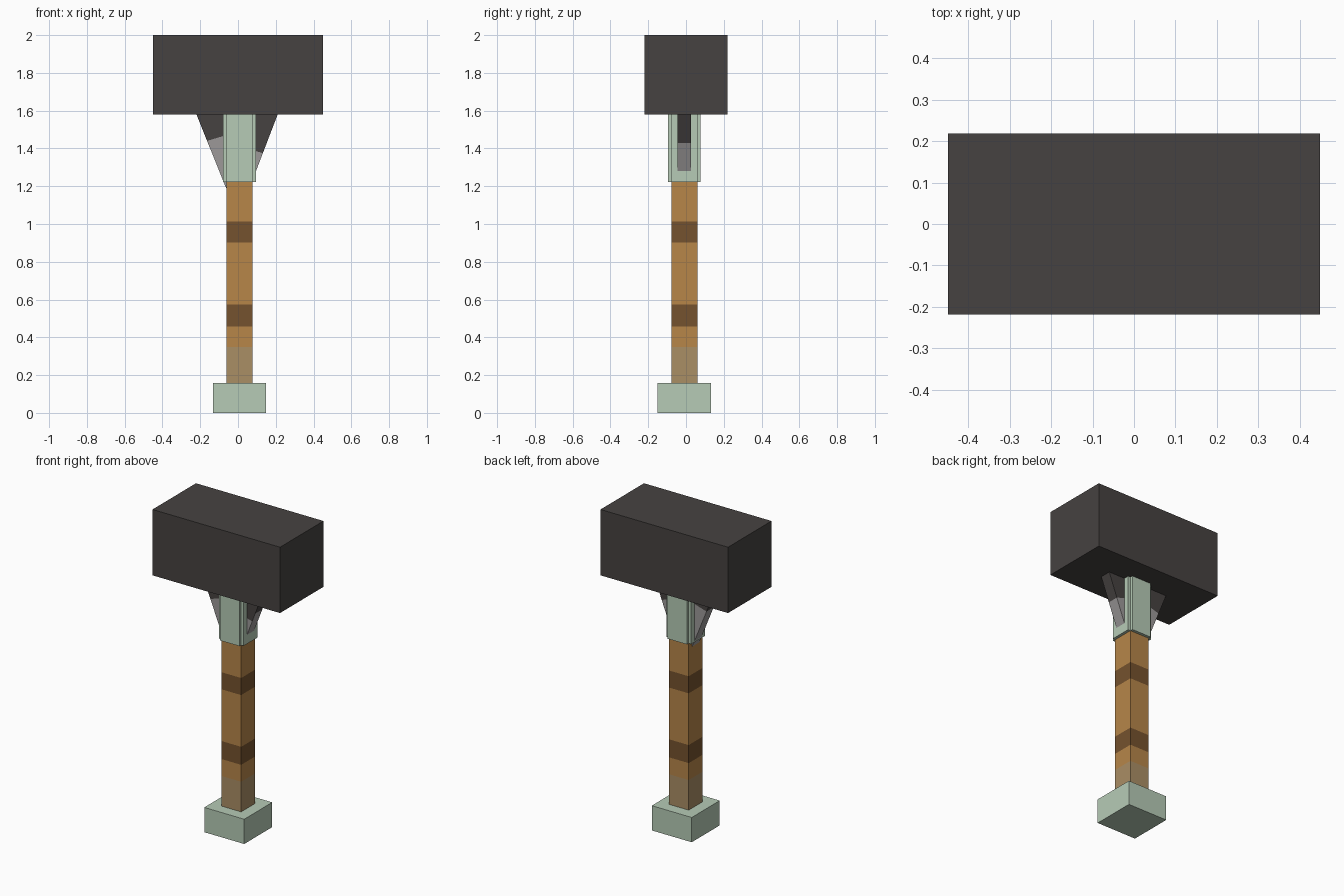
import bpy, bmesh
from mathutils import Vector

if "Cube" in bpy.data.objects:
    bpy.data.objects.remove(bpy.data.objects["Cube"])


def material(name, rgb):
    """Flat material from 0-255 sRGB values."""
    lin = [((c / 255 + 0.055) / 1.055) ** 2.4 for c in rgb]
    m = bpy.data.materials.new(name)
    m.use_nodes = True
    m.diffuse_color = (*lin, 1)
    node = m.node_tree.nodes["Principled BSDF"]
    node.inputs["Base Color"].default_value = (*lin, 1)
    node.inputs["Roughness"].default_value = 0.8
    return m


IRON = material("dark iron", (70, 66, 65))
STEEL = material("worn grey", (156, 153, 153))
GREEN = material("pale green", (182, 203, 182))
WOOD = material("wood", (183, 134, 73))
BAND = material("dark wood band", (117, 82, 46))
TAN = material("faded wood", (170, 142, 101))

AXIS_X, AXIS_Y = 0.008, -0.009   # the shaft sits slightly off centre


def finish(bm, name, mats, rule=None):
    bmesh.ops.recalc_face_normals(bm, faces=bm.faces)
    bm.normal_update()
    if rule:
        for f in bm.faces:
            f.material_index = rule(f)
    me = bpy.data.meshes.new(name)
    bm.to_mesh(me)
    bm.free()
    for m in mats:
        me.materials.append(m)
    ob = bpy.data.objects.new(name, me)
    bpy.context.collection.objects.link(ob)
    return ob


def prism(profile, y0, y1):
    """Extrude an x-z outline from y0 to y1."""
    bm = bmesh.new()
    face = bm.faces.new([bm.verts.new((x, y0, z)) for x, z in profile])
    ext = bmesh.ops.extrude_face_region(bm, geom=[face])
    verts = [g for g in ext["geom"] if isinstance(g, bmesh.types.BMVert)]
    bmesh.ops.translate(bm, verts=verts, vec=(0, y1 - y0, 0))
    return bm


def box(cx, cy, hx, hy, z0, z1):
    return prism([(cx - hx, z0), (cx + hx, z0), (cx + hx, z1), (cx - hx, z1)],
                 cy - hy, cy + hy)


def cut(bm, point, normal):
    geom = bm.verts[:] + bm.edges[:] + bm.faces[:]
    bmesh.ops.bisect_plane(bm, geom=geom, plane_co=point, plane_no=normal)


# Hammer head and pommel
finish(box(0, 0, 0.45, 0.219, 1.58, 2.0), "head", [IRON])
finish(box(AXIS_X, AXIS_Y, 0.141, 0.141, 0, 0.158), "pommel", [GREEN])

# Handle with painted bands
levels = [0.35, 0.458, 0.573, 0.903, 1.012]
bm = box(AXIS_X, AXIS_Y, 0.069, 0.069, 0.15, 1.3)
for z in levels:
    cut(bm, (0, 0, z), (0, 0, 1))
stripe = [2, 0, 1, 0, 1, 0]
finish(bm, "handle", [WOOD, BAND, TAN],
       lambda f: stripe[sum(f.calc_center_median().z > z for z in levels)])

# Collar: two crossed boxes leave notched corners
for name, hx, hy in (("collar_sides", 0.087, 0.069), ("collar_faces", 0.069, 0.087)):
    finish(box(AXIS_X, AXIS_Y, hx, hy, 1.222, 1.59), name, [GREEN])


# Slanted braces between collar and head, worn grey at the lower end
def brace(name, side, top, foot, foot_z, front_split, side_split):
    outline = [(side * top, 1.58), (side * foot, foot_z),
               (0, foot_z + 0.03), (0, 1.58)]
    bm = prism(outline, AXIS_Y - 0.036, AXIS_Y + 0.036)
    slope = Vector((side * 0.3, 0, 1))
    # split heights are measured on the outer edge of the brace
    def plane_point(z):
        t = (1.58 - z) / (1.58 - foot_z)
        return Vector((side * (top + (foot - top) * t), 0, z))
    for z in {front_split, side_split}:
        cut(bm, plane_point(z), slope)

    def rule(f):
        z = front_split if f.normal.y < -0.5 else side_split
        return int((f.calc_center_median() - plane_point(z)).dot(slope) < 0)
    finish(bm, name, [IRON, STEEL], rule)


brace("left_brace", 1, 0.21, 0.078, 1.235, 1.375, 1.43)
brace("right_brace", -1, 0.22, 0.063, 1.19, 1.44, 1.44)
